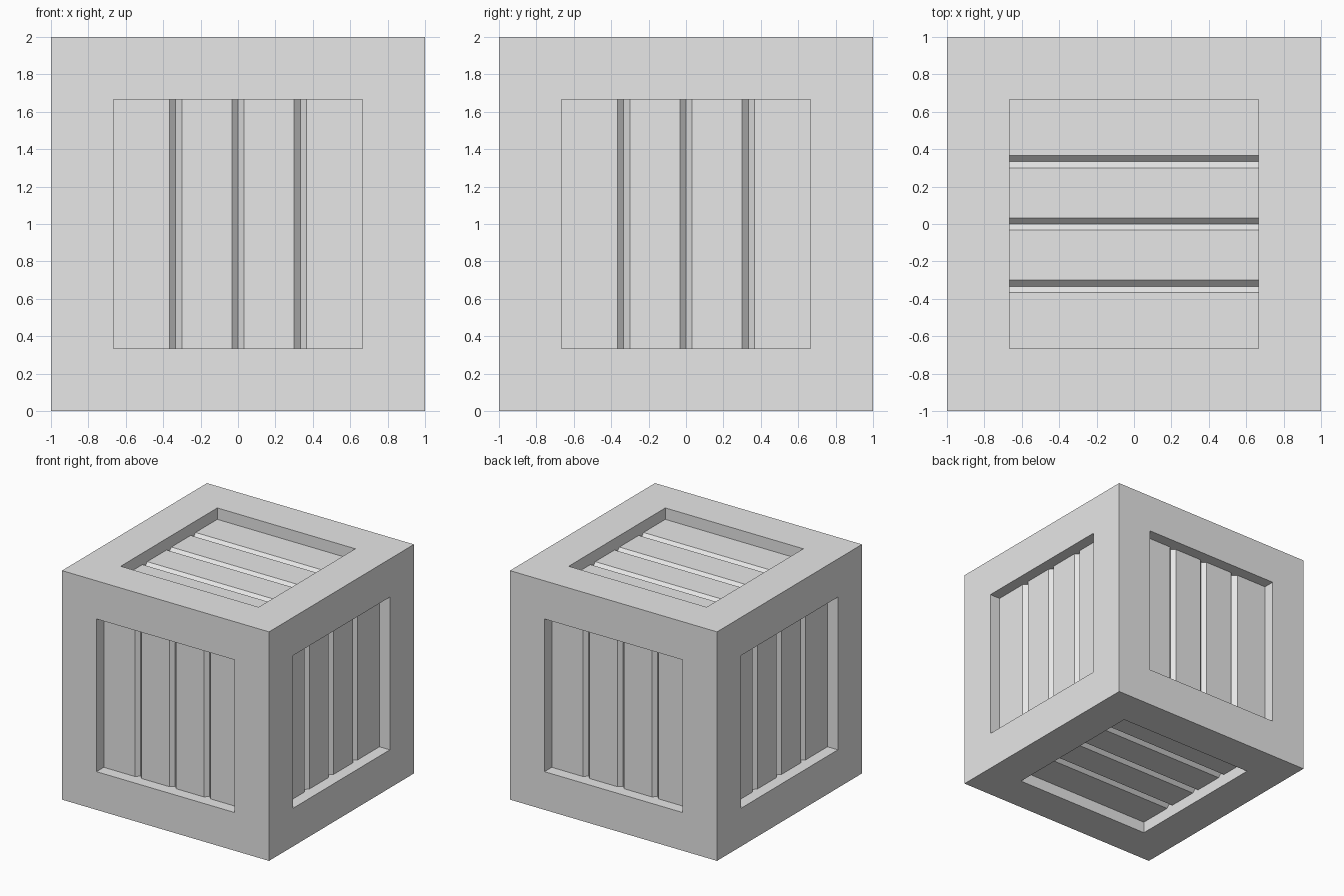
import bpy, bmesh, math
from mathutils import Matrix, Vector

if "Cube" in bpy.data.objects:
    bpy.data.objects.remove(bpy.data.objects["Cube"])

H = 1.0        # half size of the crate
A = 2 / 3      # half size of the recessed panel
D = 0.1        # recess depth
G = 1 / 30     # half width and depth of the plank grooves

bm = bmesh.new()


def add_side(rot):
    """One crate side: frame border, recess walls, planks with V grooves."""
    def face(*pts):  # pts are (outward, across, along)
        return bm.faces.new([bm.verts.new(rot @ Vector(p)) for p in pts])

    # border frame, four mitred quads
    sq = [(-1, -1), (1, -1), (1, 1), (-1, 1)]
    for i in range(4):
        (a, b), (c, d) = sq[i], sq[(i + 1) % 4]
        face((H, a * H, b * H), (H, c * H, d * H), (H, c * A, d * A), (H, a * A, b * A))

    # plank profile across the panel
    prof = [(H - D, -A)]
    for c in (-1 / 3, 0, 1 / 3):
        prof += [(H - D, c - G), (H - D - G, c), (H - D, c + G)]
    prof.append((H - D, A))

    # planks and groove walls
    for (w0, u0), (w1, u1) in zip(prof, prof[1:]):
        face((w0, u0, -A), (w1, u1, -A), (w1, u1, A), (w0, u0, A))
    # recess walls
    for s in (-A, A):
        face((H, s, -A), (H, s, A), (H - D, s, A), (H - D, s, -A))
        face(*[(w, u, s) for w, u in prof], (H, A, s), (H, -A, s))


# four upright sides, then top and bottom
for k in range(4):
    add_side(Matrix.Rotation(k * math.pi / 2, 3, 'Z'))
for s in (-1, 1):
    add_side(Matrix.Rotation(s * math.pi / 2, 3, 'Y'))

bmesh.ops.remove_doubles(bm, verts=bm.verts[:], dist=1e-4)
bmesh.ops.recalc_face_normals(bm, faces=bm.faces[:])
bmesh.ops.translate(bm, verts=bm.verts[:], vec=(0, 0, H))

mesh = bpy.data.meshes.new("crate")
bm.to_mesh(mesh)
bm.free()

mat = bpy.data.materials.new("light_grey")
mat.diffuse_color = (0.8, 0.8, 0.8, 1)
mat.use_nodes = True
mat.node_tree.nodes["Principled BSDF"].inputs["Base Color"].default_value = mat.diffuse_color
mesh.materials.append(mat)
bpy.context.collection.objects.link(bpy.data.objects.new("crate", mesh))
